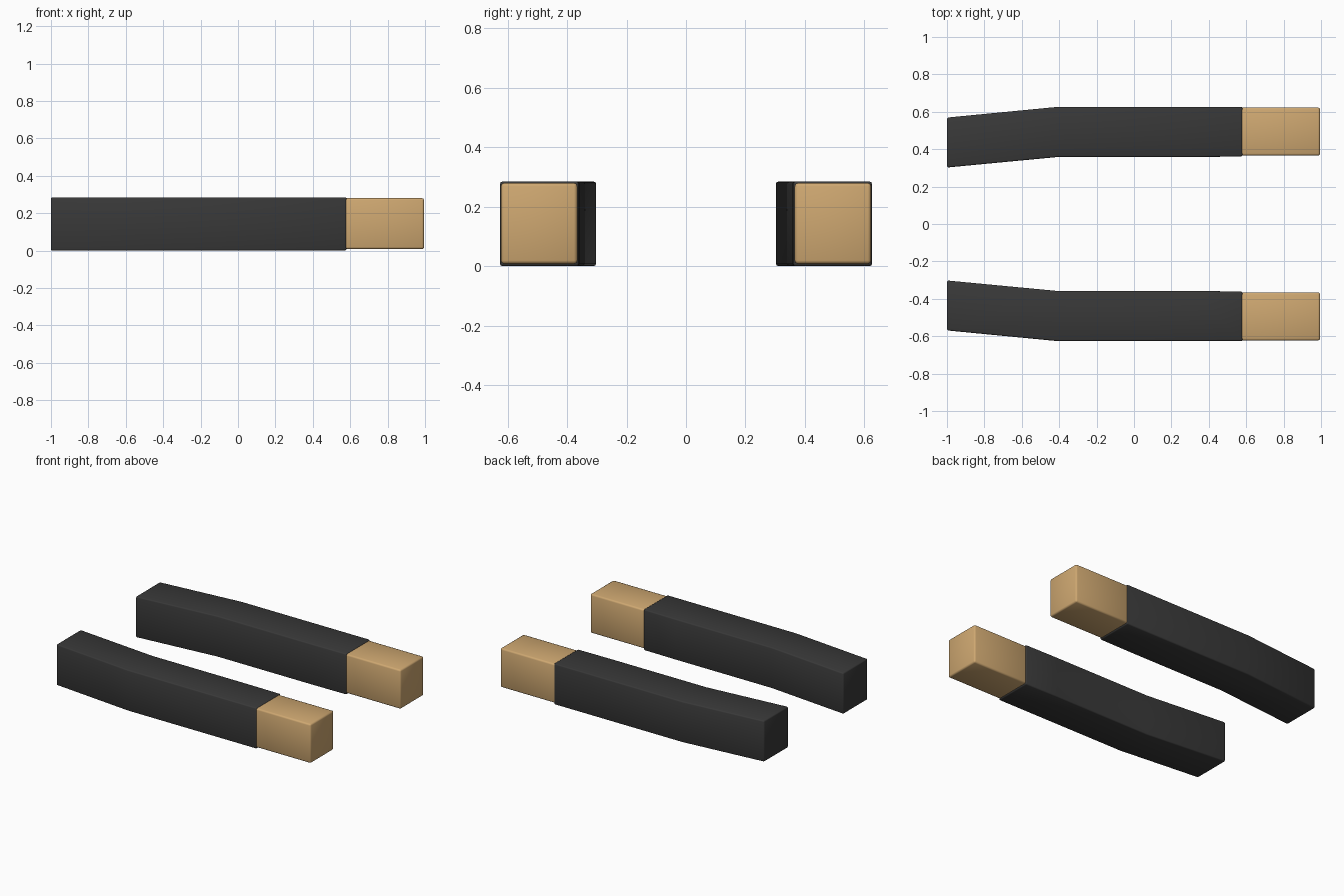
import bpy
import bmesh

cube = bpy.data.objects.get("Cube")
if cube:
    bpy.data.objects.remove(cube, do_unlink=True)


def make_material(name, rgb):
    mat = bpy.data.materials.new(name)
    mat.use_nodes = True
    mat.diffuse_color = (*rgb, 1)
    bsdf = mat.node_tree.nodes["Principled BSDF"]
    bsdf.inputs["Base Color"].default_value = (*rgb, 1)
    bsdf.inputs["Roughness"].default_value = 0.8
    return mat


def extrude_outline(name, outline, z0, z1, side, mat, bevel):
    """Extrude a top-view outline upward, flipped in y by side, with soft edges."""
    bm = bmesh.new()
    base = bm.faces.new([bm.verts.new((x, y * side, z0)) for x, y in outline])
    top = bmesh.ops.extrude_face_region(bm, geom=[base])
    verts = [g for g in top["geom"] if isinstance(g, bmesh.types.BMVert)]
    bmesh.ops.translate(bm, verts=verts, vec=(0, 0, z1 - z0))
    bmesh.ops.recalc_face_normals(bm, faces=bm.faces)
    mesh = bpy.data.meshes.new(name)
    bm.to_mesh(mesh)
    bm.free()
    mesh.materials.append(mat)
    obj = bpy.data.objects.new(name, mesh)
    bpy.context.collection.objects.link(obj)

    # Rounded rims, leaving the gentle elbow bend unbevelled
    mod = obj.modifiers.new("soft_edges", "BEVEL")
    mod.width = bevel
    mod.segments = 2
    mod.limit_method = "ANGLE"
    mod.angle_limit = 0.7
    for poly in mesh.polygons:
        poly.use_smooth = True
    return obj


charcoal = make_material("charcoal_cloth", (0.04, 0.04, 0.04))
tan = make_material("tan_skin", (0.62, 0.39, 0.165))

# Top-view outlines: bent sleeve and straight block hand
sleeve = [(-1, 0.302), (-0.41, 0.358), (0.33, 0.358), (0.58, 0.361),
          (0.58, 0.626), (-0.41, 0.626), (-1, 0.569)]
hand = [(0.55, 0.366), (0.995, 0.366), (0.995, 0.623), (0.55, 0.623)]

# A matching pair of arms, mirrored across y = 0
for label, side in (("front", -1), ("back", 1)):
    extrude_outline(label + "_sleeve", sleeve, 0.0, 0.285, side, charcoal, 0.008)
    extrude_outline(label + "_hand", hand, 0.008, 0.28, side, tan, 0.011)
